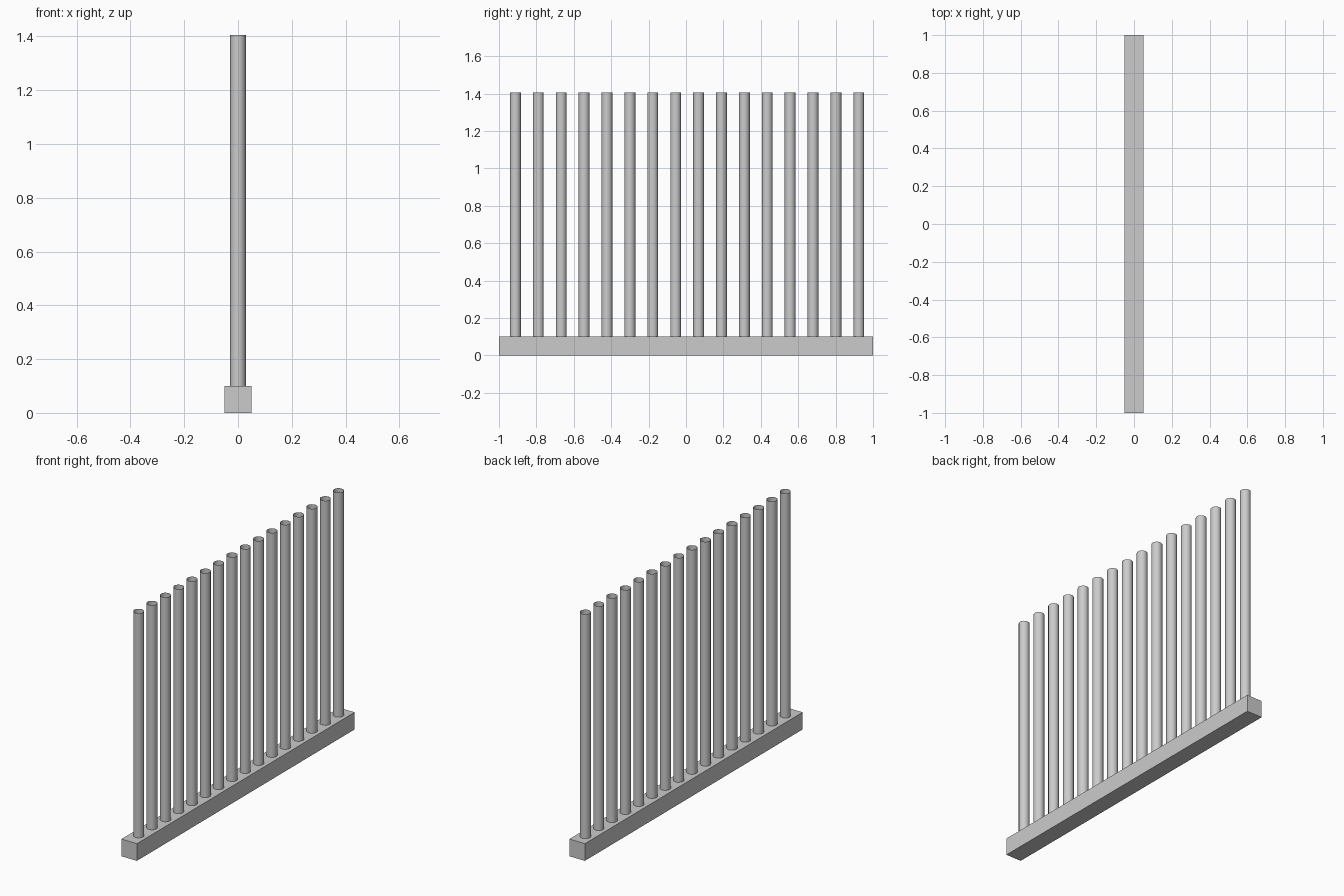
import bpy

if "Cube" in bpy.data.objects:
    bpy.data.objects.remove(bpy.data.objects["Cube"])

# Base beam
bpy.ops.mesh.primitive_cube_add(size=1, location=(0, 0, 0.05))
base = bpy.context.object
base.name = "base_beam"
base.scale = (0.1, 2.0, 0.1)
bpy.ops.object.transform_apply(location=False, rotation=False, scale=True)

# Row of open-topped round bars standing on the beam
COUNT, FIRST, STEP = 16, -0.912, 0.1224
BOTTOM, TOP, RADIUS = 0.1, 1.405, 0.029
for i in range(COUNT):
    bpy.ops.mesh.primitive_cylinder_add(
        vertices=16, radius=RADIUS, depth=TOP - BOTTOM, end_fill_type='NOTHING',
        location=(0, FIRST + i * STEP, (TOP + BOTTOM) / 2))
    bar = bpy.context.object
    bar.name = f"upright_bar_{i + 1}"
    bpy.ops.object.shade_smooth_by_angle()
